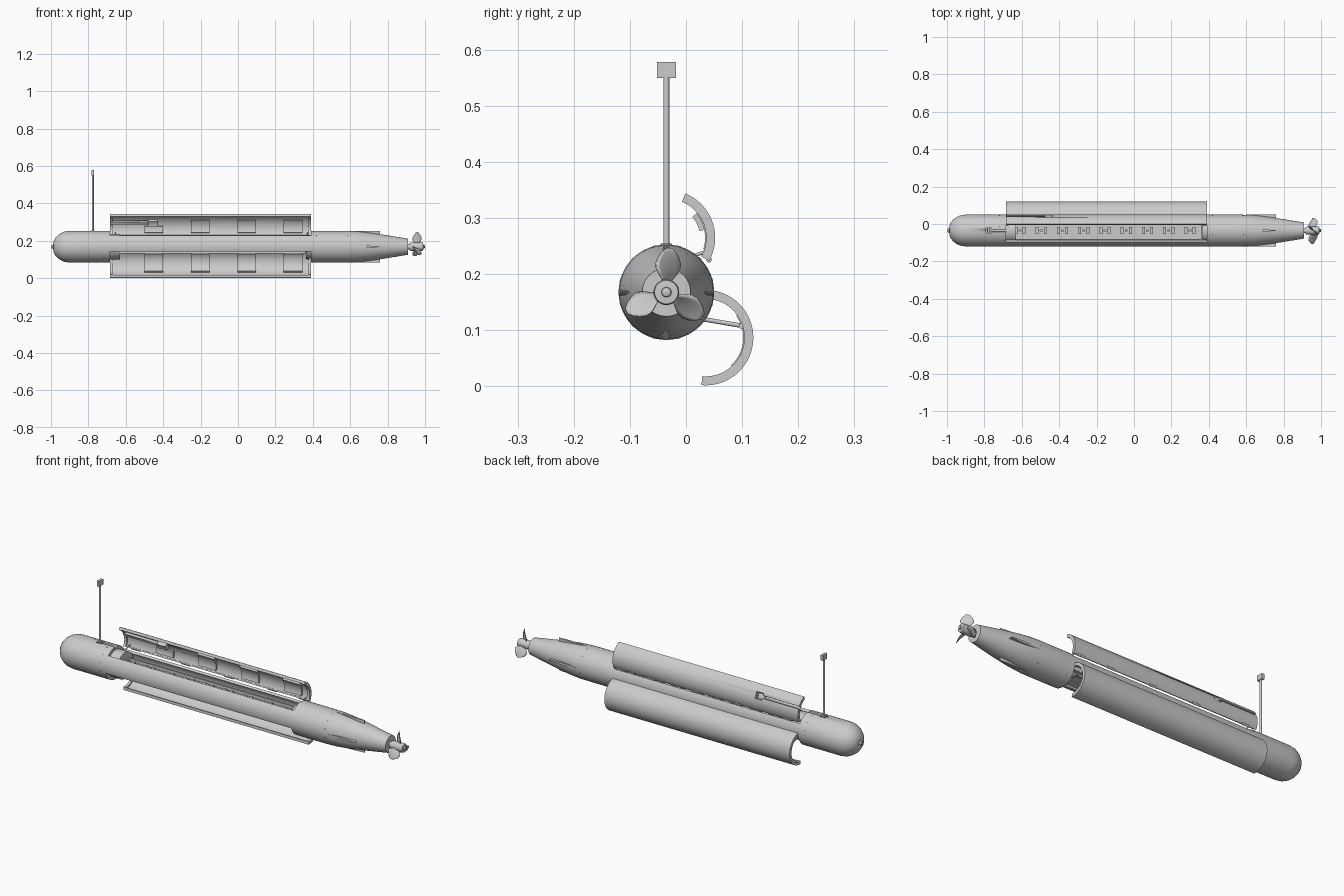
import bpy, bmesh, math
from mathutils import Vector, Matrix

if "Cube" in bpy.data.objects:
    bpy.data.objects.remove(bpy.data.objects["Cube"])

CY, CZ, R = -0.035, 0.168, 0.085      # hull axis and radius
X0, X1 = -0.685, 0.39                 # open bay ends
UP = (-0.033, 0.265)                  # centre of upper door arc
LOW = (0.035, 0.087)                  # centre of lower door arc


def finish(name, bm):
    bmesh.ops.remove_doubles(bm, verts=bm.verts, dist=1e-6)
    bmesh.ops.recalc_face_normals(bm, faces=bm.faces)
    me = bpy.data.meshes.new(name)
    bm.to_mesh(me)
    bm.free()
    ob = bpy.data.objects.new(name, me)
    bpy.context.collection.objects.link(ob)
    return ob


def prism(name, pts, depth):
    """Close a planar outline and extrude it along depth."""
    bm = bmesh.new()
    f = bm.faces.new([bm.verts.new(p) for p in pts])
    ext = bmesh.ops.extrude_face_region(bm, geom=[f], use_keep_orig=True)
    vs = [g for g in ext["geom"] if isinstance(g, bmesh.types.BMVert)]
    bmesh.ops.translate(bm, verts=vs, vec=depth)
    return finish(name, bm)


def arc(name, c, r0, r1, a0, a1, x0, x1):
    """Curved shell panel running along x."""
    n = max(3, int(abs(a1 - a0) / 4))
    ang = [math.radians(a0 + (a1 - a0) * i / n) for i in range(n + 1)]
    outer = [(x0, c[0] + r1 * math.cos(a), c[1] + r1 * math.sin(a)) for a in ang]
    inner = [(x0, c[0] + r0 * math.cos(a), c[1] + r0 * math.sin(a)) for a in reversed(ang)]
    return prism(name, outer + inner, (x1 - x0, 0, 0))


def revolve(name, profile, n=64):
    """Spin an (x, radius) profile about the hull axis."""
    bm = bmesh.new()
    rings = [[bm.verts.new((x, CY + r * math.cos(2 * math.pi * i / n), CZ + r * math.sin(2 * math.pi * i / n)))
              for i in range(n)] for x, r in profile]
    for a, b in zip(rings, rings[1:]):
        for i in range(n):
            bm.faces.new((a[i], a[(i + 1) % n], b[(i + 1) % n], b[i]))
    bm.faces.new(rings[0])
    bm.faces.new(rings[-1])
    return finish(name, bm)


def box(name, lo, hi):
    bm = bmesh.new()
    lo, hi = Vector(lo), Vector(hi)
    bmesh.ops.create_cube(bm, size=1, matrix=Matrix.Translation((lo + hi) / 2) @ Matrix.Diagonal((*(hi - lo), 1)))
    return finish(name, bm)


def rod(name, a, b, r, n=16):
    bm = bmesh.new()
    a, b = Vector(a), Vector(b)
    m = Matrix.Translation((a + b) / 2) @ (b - a).to_track_quat('Z', 'Y').to_matrix().to_4x4()
    bmesh.ops.create_cone(bm, cap_ends=True, segments=n, radius1=r, radius2=r, depth=(b - a).length, matrix=m)
    return finish(name, bm)


def cut(ob, *cutters):
    for c in cutters:
        c.hide_render = True
        c.display_type = 'WIRE'
        m = ob.modifiers.new("cut", 'BOOLEAN')
        m.object = c
        m.solver = 'EXACT'


def polar(x, r, deg, c=(CY, CZ)):
    a = math.radians(deg)
    return (x, c[0] + r * math.cos(a), c[1] + r * math.sin(a))


# nose and tail hull sections
nose = revolve("nose_hull", [(-0.998, 0.004), (-0.996, 0.009), (-0.988, 0.011), (-0.987, 0.026), (-0.98, 0.042),
                             (-0.967, 0.058), (-0.95, 0.071), (-0.928, 0.081), (-0.9, R), (X0, R)])
revolve("tail_hull", [(X1, R), (0.56, R), (0.62, 0.0835), (0.68, 0.078), (0.76, 0.067), (0.91, 0.043)])
revolve("front_bulkhead", [(X0, 0.069), (-0.63, 0.069)])
revolve("rear_bulkhead", [(X1, 0.062), (0.365, 0.062)])

# fixed side strips of the bay
arc("front_side_strip", (CY, CZ), 0.072, R, 135, 197, X0, X1)
arc("back_side_strip", (CY, CZ), 0.072, R, 0, 34, X0, X1)

# equipment tray with raised rims
box("tray_base", (X0, -0.107, 0.142), (X1, 0.038, 0.176))
for y in (-0.085, 0.008):
    box("tray_rim", (-0.66, y - 0.004, 0.17), (0.365, y + 0.004, 0.192))
for x in (-0.66, 0.357):
    box("tray_end", (x, -0.085, 0.17), (x + 0.008, 0.008, 0.192))
for y in (-0.09, 0.015):
    box("tray_runner", (-0.63, y - 0.006, 0.132), (0.36, y + 0.006, 0.143))

# row of clamps along the tray
for i in range(9):
    x = -0.61 + i * 0.1137
    box("clamp_base", (x - 0.034, CY - 0.008, 0.174), (x + 0.034, CY + 0.008, 0.182))
    for s in (-1, 1):
        box("clamp_jaw", (x + s * 0.022 - 0.008, CY - 0.018, 0.174), (x + s * 0.022 + 0.008, CY + 0.018, 0.192))
    rod("clamp_knob", (x, CY, 0.176), (x, CY, 0.197), 0.008)

# upper door with the mast pocket, lower door
slot_a, pocket_a = 4.5, 12
mid = 26
upper = arc("upper_door", UP, 0.077, R, -29, 68, X0, X1)
liner = arc("mast_pocket_liner", UP, 0.066, 0.0775, mid - 7, mid + 7, X0, -0.47)
liner_end = arc("mast_head_liner", UP, 0.058, 0.0775, mid - 14, mid + 14, -0.48, -0.43)
slot = arc("slot_cutter", UP, 0.069, 0.1, mid - slot_a, mid + slot_a, X0 - 0.02, -0.46)
pocket = arc("pocket_cutter", UP, 0.061, 0.1, mid - pocket_a, mid + pocket_a, -0.475, -0.435)
for ob in (upper, liner, liner_end):
    cut(ob, slot, pocket)
arc("lower_door", LOW, 0.077, R, 80, -95, X0, X1)

# door end ribs, edge rails and inner pads
for x in (X0, X1 - 0.014):
    arc("upper_door_rib", UP, 0.069, 0.078, -29, 17 if x < 0 else 68, x, x + 0.014)
    arc("lower_door_rib", LOW, 0.069, 0.078, 80, -95, x, x + 0.014)
arc("upper_door_rib_tip", UP, 0.069, 0.078, 34, 68, X0, X0 + 0.014)
for c, angs, nm in ((UP, (-29, 63), "upper"), (LOW, (75, -95), "lower")):
    for a in angs:
        arc(nm + "_door_rail", c, 0.071, 0.078, a, a + 5, X0, X1)
for i in range(4):
    x = -0.45 + i * 0.248
    arc("upper_door_pad", UP, 0.067, 0.078, -18, 10 if i == 0 else 40, x - 0.05, x + 0.05)
    arc("lower_door_pad", LOW, 0.067, 0.078, -48, 36, x - 0.05, x + 0.05)

# hinges and strut links
for x in (-0.62, -0.33, -0.08, 0.17, 0.35):
    rod("upper_hinge", (x - 0.025, 0.041, 0.226), (x + 0.025, 0.041, 0.226), 0.005)
    rod("lower_hinge", (x - 0.025, 0.052, 0.165), (x + 0.025, 0.052, 0.165), 0.005)
for x in (-0.655, 0.372):
    rod("upper_strut", (x, -0.01, 0.226), (x, 0.045, 0.243), 0.003)
    rod("lower_strut", (x, 0.0, 0.125), (x, 0.1, 0.108), 0.004)
    rod("strut_pin", (x - 0.008, 0.1, 0.108), (x + 0.008, 0.1, 0.108), 0.006)

# raised mast with its stowage groove
cut(nose, box("groove_cutter", (-0.775, CY - 0.006, 0.238), (X0 + 0.01, CY + 0.006, 0.27)),
    box("base_cutter", (-0.79, CY - 0.014, 0.242), (-0.762, CY + 0.014, 0.27)))
rod("mast_pole", (-0.776, CY, 0.24), (-0.776, CY, 0.552), 0.0055)
box("mast_foot", (-0.785, CY - 0.01, 0.238), (-0.767, CY + 0.01, 0.255))
box("mast_head", (-0.783, CY - 0.017, 0.55), (-0.769, CY + 0.017, 0.578))

# four lens-shaped fins
for k in range(4):
    rad = Vector(polar(0, 1, 90 * k, (0, 0)))
    tan = Vector(polar(0, 1, 90 * k + 90, (0, 0)))
    side = [(0.6, 0), (0.63, 0.004), (0.66, 0.006), (0.69, 0.006), (0.73, 0.004), (0.76, 0.001)]
    outline = side + [(x, -t) for x, t in reversed(side[1:])]
    prism("tail_fin", [Vector((x, CY, CZ)) + rad * 0.05 + tan * t for x, t in outline], rad * 0.035)

# propeller: shaft, hub and three twisted blades
revolve("propeller_shaft", [(0.9, 0.014), (0.93, 0.014)], 32)
revolve("propeller_hub", [(0.918, 0.019), (0.925, 0.022), (0.98, 0.023), (0.99, 0.021), (0.991, 0.009),
                          (0.998, 0.008), (1.0, 0.004)], 32)
widths = [0.026, 0.042, 0.056, 0.064, 0.063, 0.05, 0.034, 0.012]
for k in range(3):
    bm = bmesh.new()
    rows = []
    for i, w in enumerate(widths):
        r = 0.016 + 0.063 * (i / 7) ** 0.85
        pitch = math.radians(58 - 24 * i / 7)
        row = []
        for j in range(7):
            s = (j / 6 - 0.5) * w
            ang = 86 + 120 * k + math.degrees(s * math.cos(pitch) / max(r, 0.03))
            row.append(bm.verts.new(polar(0.957 + s * math.sin(pitch), r, ang)))
        rows.append(row)
    for a, b in zip(rows, rows[1:]):
        for j in range(6):
            bm.faces.new((a[j], a[j + 1], b[j + 1], b[j]))
    blade = finish("propeller_blade", bm)
    sol = blade.modifiers.new("thickness", 'SOLIDIFY')
    sol.thickness = 0.003
    sol.offset = 0

# rings of small hull bolts
for x in (-0.72, 0.42, 0.585):
    for a in range(15, 375, 30):
        rod("hull_bolt", polar(x, 0.08, a), polar(x, 0.0856, a), 0.003, 8)

# smooth shading with sharp edges kept
bpy.ops.object.select_all(action='DESELECT')
for ob in bpy.context.scene.objects:
    ob.select_set(True)
bpy.context.view_layer.objects.active = nose
bpy.ops.object.shade_smooth_by_angle(angle=math.radians(30))
